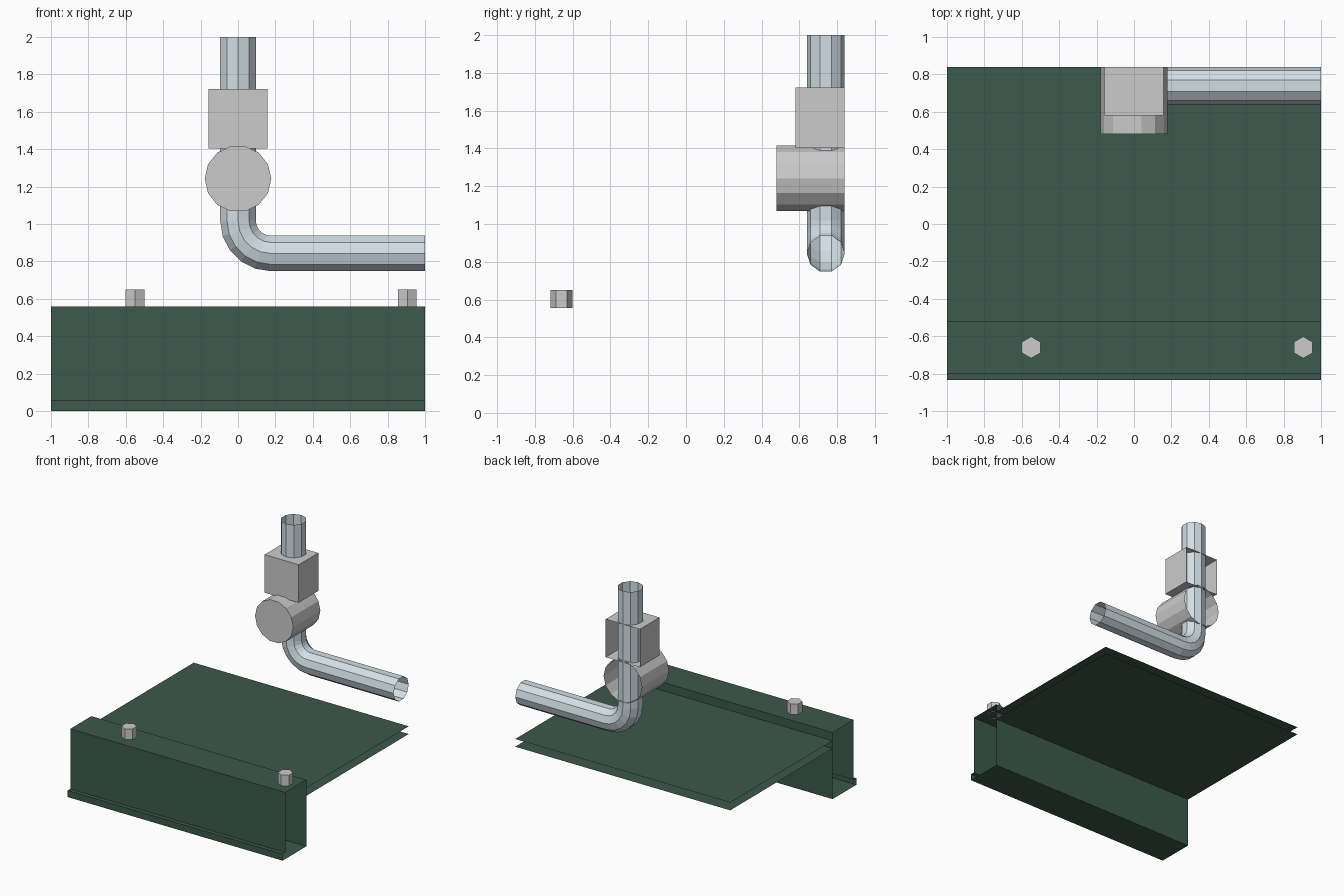
import bpy, bmesh, math
from mathutils import Vector, Matrix

if "Cube" in bpy.data.objects:
    bpy.data.objects.remove(bpy.data.objects["Cube"])


def material(name, rgb):
    m = bpy.data.materials.new(name)
    m.diffuse_color = (*rgb, 1)
    m.use_nodes = True
    m.node_tree.nodes["Principled BSDF"].inputs["Base Color"].default_value = m.diffuse_color
    return m


GREEN = material("dark_green", (0.045, 0.10, 0.072))
STEEL = material("blue_grey", (0.64, 0.74, 0.79))


def finish(name, bm, mat=None):
    me = bpy.data.meshes.new(name)
    bm.to_mesh(me)
    bm.free()
    if mat:
        me.materials.append(mat)
    ob = bpy.data.objects.new(name, me)
    bpy.context.collection.objects.link(ob)
    return ob


def extrude_x(name, profile, closed=False):
    """Open-ended sheet swept from x=-1 to x=1 along a (y, z) profile."""
    bm = bmesh.new()
    rows = [[bm.verts.new((x, y, z)) for x in (-1, 1)] for y, z in profile]
    for i in range(len(rows) if closed else len(rows) - 1):
        p, q = rows[i], rows[(i + 1) % len(rows)]
        bm.faces.new((p[0], p[1], q[1], q[0]))
    return finish(name, bm, GREEN)


def prism(name, sides, radius, depth, matrix, start=0.0):
    """Cylinder from local z=0 to z=depth, capped only at z=depth."""
    bm = bmesh.new()
    lo, hi = [], []
    for i in range(sides):
        a = start + math.tau * i / sides
        x, y = radius * math.cos(a), radius * math.sin(a)
        lo.append(bm.verts.new((x, y, 0)))
        hi.append(bm.verts.new((x, y, depth)))
    for i in range(sides):
        j = (i + 1) % sides
        bm.faces.new((lo[i], lo[j], hi[j], hi[i]))
    bm.faces.new(hi)
    bm.transform(matrix)
    return finish(name, bm)


# Box beam with a small front lip along the foot
extrude_x("edge_beam", [(-0.835, 0), (-0.835, 0.055), (-0.80, 0.055),
                        (-0.80, 0.56), (-0.52, 0.56), (-0.52, 0)], closed=True)

# Deck: upper and lower sheets
extrude_x("deck_top", [(-0.52, 0.49), (0.84, 0.49)])
extrude_x("deck_bottom", [(0.84, 0.425), (-0.52, 0.425)])

# Hex bolts on the beam
for n, x in enumerate((-0.55, 0.905)):
    prism(f"bolt_{n + 1}", 6, 0.058, 0.095,
          Matrix.Translation((x, -0.66, 0.555)), math.pi / 2)

# Round valve housing, open at the back
prism("valve_drum", 14, 0.178, 0.36,
      Matrix.Translation((0, 0.84, 1.242)) @ Matrix.Rotation(math.pi / 2, 4, 'X'))

# Square valve block, open at the back
bm = bmesh.new()
bmesh.ops.create_cube(bm, size=1)
back = [f for f in bm.faces if f.normal.y > 0.9]
bmesh.ops.delete(bm, geom=back, context='FACES_ONLY')
bm.transform(Matrix.Translation((0, 0.71, 1.563)) @ Matrix.Diagonal((0.318, 0.26, 0.32, 1)))
finish("valve_block", bm)

# Pipe: ten-sided sweep, down the riser, round the bend, then out to the right
R, BEND, LOW, PY = 0.1, 0.175, 0.843, 0.74
STEPS = 5
path = [(0, 2, 0)]
for i in range(STEPS + 1):
    t = math.pi / 2 * i / STEPS
    path.append((BEND * (1 - math.cos(t)), LOW + BEND * (1 - math.sin(t)), t))
path.append((1, LOW, math.pi / 2))
bm = bmesh.new()
rings = []
for x, z, t in path:
    out = Vector((math.cos(t), 0, math.sin(t)))
    ring = []
    for k in range(10):
        a = math.tau * k / 10
        ring.append(bm.verts.new(Vector((x, PY, z)) + R * (math.cos(a) * Vector((0, 1, 0))
                                                           + math.sin(a) * out)))
    rings.append(ring)
for p, q in zip(rings, rings[1:]):
    for k in range(10):
        j = (k + 1) % 10
        bm.faces.new((p[k], p[j], q[j], q[k]))
bmesh.ops.recalc_face_normals(bm, faces=bm.faces)
finish("pipe", bm, STEEL)
